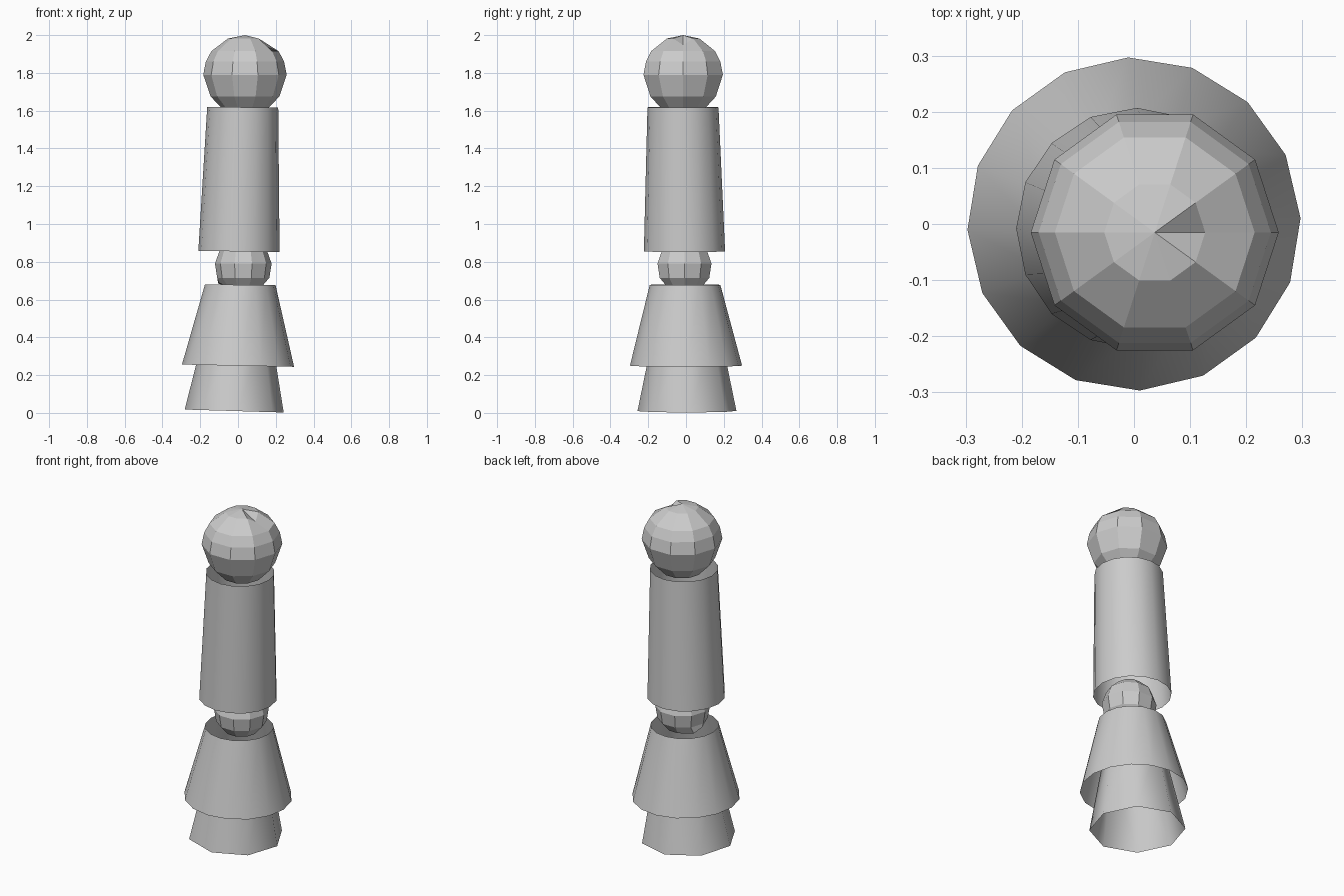
import bpy
import bmesh
import math
from mathutils import Vector

cube = bpy.data.objects.get("Cube")
if cube:
    bpy.data.objects.remove(cube, do_unlink=True)

GREY = (0.6, 0.6, 0.6)
mat = bpy.data.materials.new("plain grey")
mat.use_nodes = True
mat.diffuse_color = (*GREY, 1)
mat.node_tree.nodes["Principled BSDF"].inputs["Base Color"].default_value = (*GREY, 1)


def ring(bm, centre, radius, sides, turn=0, tilt=0):
    """Ring of vertices; tilt is the rise in z per unit of x."""
    verts = []
    for i in range(sides):
        a = math.radians(turn) + math.tau * i / sides
        x, y = radius * math.cos(a), radius * math.sin(a)
        verts.append(bm.verts.new(Vector(centre) + Vector((x, y, x * tilt))))
    return verts


def bridge(bm, low, high):
    n = len(low)
    for i in range(n):
        j = (i + 1) % n
        bm.faces.new((low[i], low[j], high[j], high[i]))


def finish(bm, name, smooth):
    mesh = bpy.data.meshes.new(name)
    for f in bm.faces:
        f.smooth = smooth
    bm.to_mesh(mesh)
    bm.free()
    mesh.materials.append(mat)
    obj = bpy.data.objects.new(name, mesh)
    bpy.context.collection.objects.link(obj)


def tube(name, bottom, r_low, top, r_high, sides, turn=0, tilt=0):
    """Open tapered sleeve."""
    bm = bmesh.new()
    low = ring(bm, bottom, r_low, sides, turn, tilt)
    high = ring(bm, top, r_high, sides, turn, tilt / 2)
    bridge(bm, low, high)
    finish(bm, name, True)


def ball(name, x, y, profile, dents):
    """Ten-sided ball from (radius, z) rings; dents move single vertices."""
    bm = bmesh.new()
    bottom = bm.verts.new((x, y, profile[0][1]))
    top = bm.verts.new((x, y, profile[-1][1]))
    rings = [ring(bm, (x, y, z), r, 10) for r, z in profile[1:-1]]
    for low, high in zip(rings, rings[1:]):
        bridge(bm, low, high)
    for i in range(10):
        j = (i + 1) % 10
        bm.faces.new((bottom, rings[0][j], rings[0][i]))
        bm.faces.new((top, rings[-1][i], rings[-1][j]))
    for level, index, shift in dents:
        rings[level][index].co += Vector(shift)
    finish(bm, name, False)


# Stacked open sleeves, each leaning slightly
tube("base_sleeve", (-0.02, 0.005, 0.01), 0.263, (0.0, 0.005, 0.46), 0.17, 8, 5, -0.03)
tube("skirt", (0, 0, 0.25), 0.297, (0.012, -0.005, 0.678), 0.187, 16, 2, -0.02)
tube("body", (0.005, -0.008, 0.855), 0.215, (0.025, -0.016, 1.618), 0.188, 16, 0, -0.015)

# Dented balls for the joint and the head
ball("waist_ball", 0.028, -0.008,
     [(0, 0.64), (0.09, 0.66), (0.138, 0.715), (0.15, 0.79), (0.125, 0.86), (0.07, 0.91), (0, 0.93)],
     [(0, 4, (-0.06, 0.03, 0.025)), (0, 5, (-0.04, 0, 0.03))])
ball("head", 0.037, -0.015,
     [(0, 1.57), (0.11, 1.6), (0.182, 1.675), (0.221, 1.79), (0.207, 1.86), (0.178, 1.915), (0.09, 1.982), (0, 2.0)],
     [(5, 0, (0, 0, -0.035))])
